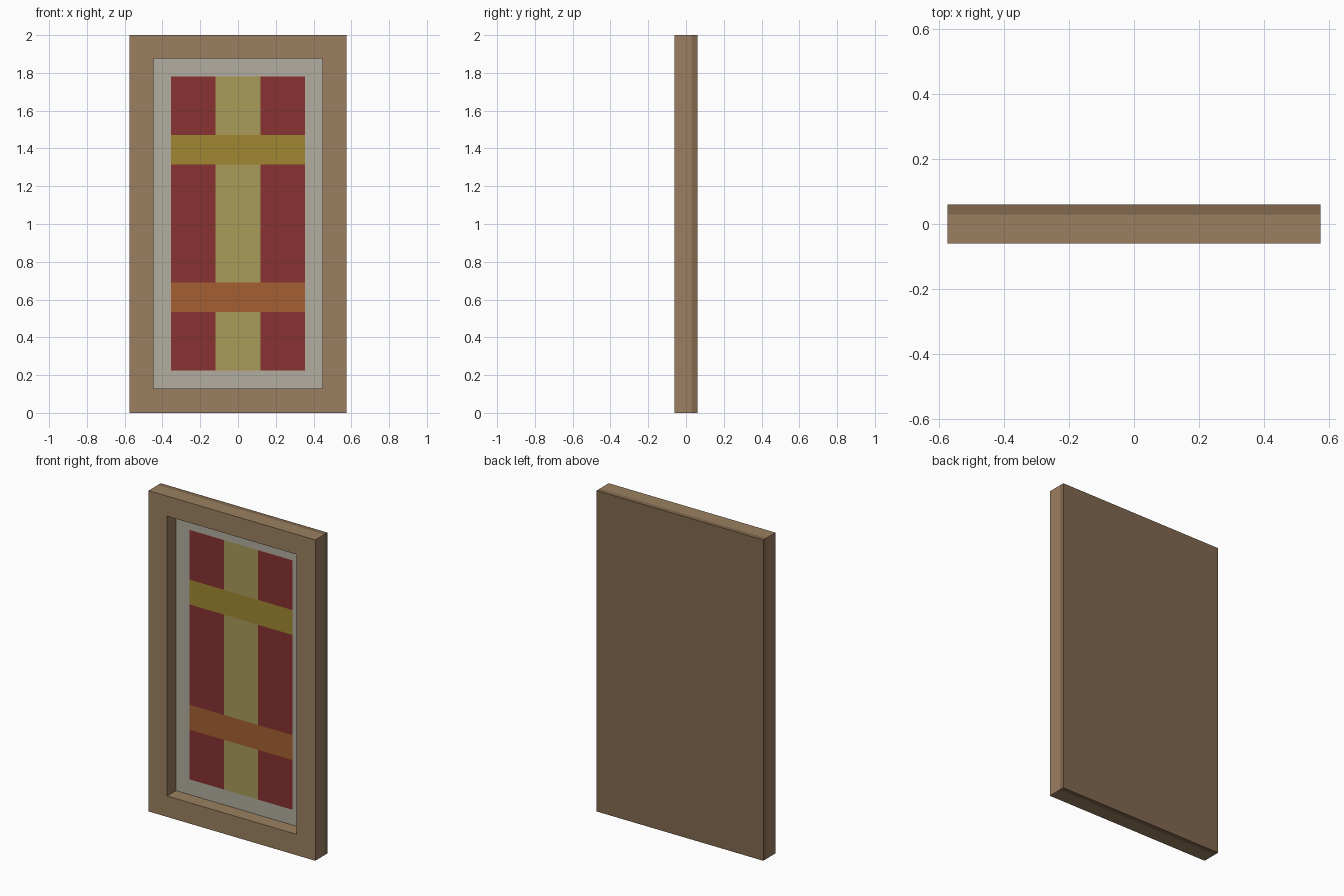
import bpy, bmesh

if "Cube" in bpy.data.objects:
    bpy.data.objects.remove(bpy.data.objects["Cube"])


def material(name, rgb):
    # 8-bit display colour to linear
    lin = [((c / 255 + 0.055) / 1.055) ** 2.4 for c in rgb]
    m = bpy.data.materials.new(name)
    m.diffuse_color = (*lin, 1)
    m.use_nodes = True
    m.node_tree.nodes["Principled BSDF"].inputs["Base Color"].default_value = m.diffuse_color
    return m


def make_object(name, bm, mats):
    bmesh.ops.recalc_face_normals(bm, faces=bm.faces)
    me = bpy.data.meshes.new(name)
    bm.to_mesh(me)
    bm.free()
    for m in mats:
        me.materials.append(m)
    ob = bpy.data.objects.new(name, me)
    bpy.context.collection.objects.link(ob)
    return ob


def rect(bm, hx, z0, z1, y):
    return [bm.verts.new((x, y, z)) for x, z in ((-hx, z0), (hx, z0), (hx, z1), (-hx, z1))]


wood = material("wood", (155, 127, 96))
dark_wood = material("dark_wood", (130, 105, 79))
grey = material("mat_board", (178, 173, 160))
red = material("red", (136, 50, 50))
straw = material("straw", (168, 155, 89))
yellow = material("yellow", (160, 135, 49))
orange = material("orange", (165, 96, 49))

# Frame: rectangular ring joined loop to loop
HX, IX, Z0, Z1 = 0.575, 0.447, 0.13, 1.875
BACK = 0.03
bm = bmesh.new()
loops = [rect(bm, HX, 0, 2, -0.06), rect(bm, HX, 0, 2, BACK),
         rect(bm, IX, Z0, Z1, BACK), rect(bm, IX, Z0, Z1, -0.06)]
for k in range(4):
    a, b = loops[k], loops[(k + 1) % 4]
    for i in range(4):
        j = (i + 1) % 4
        bm.faces.new((a[i], a[j], b[j], b[i]))
make_object("frame", bm, [wood])

# Back board
bm = bmesh.new()
a, b = rect(bm, HX, 0, 2, BACK), rect(bm, HX, 0, 2, 0.06)
bm.faces.new(a)
bm.faces.new(b)
for i in range(4):
    j = (i + 1) % 4
    bm.faces.new((a[i], a[j], b[j], b[i]))
make_object("back_board", bm, [dark_wood])

# Striped picture: grid of coloured faces set just ahead of the board
xs = [-IX, -0.355, -0.118, 0.118, 0.355, IX]
zs = [Z0, 0.225, 0.535, 0.69, 1.315, 1.47, 1.78, Z1]
bm = bmesh.new()
grid = [[bm.verts.new((x, BACK - 0.001, z)) for x in xs] for z in zs]
for r in range(len(zs) - 1):
    for c in range(len(xs) - 1):
        f = bm.faces.new((grid[r][c], grid[r][c + 1], grid[r + 1][c + 1], grid[r + 1][c]))
        if r in (0, 6) or c in (0, 4):
            f.material_index = 0
        elif r == 2:
            f.material_index = 4
        elif r == 4:
            f.material_index = 3
        else:
            f.material_index = 2 if c == 2 else 1
picture = make_object("striped_picture", bm, [grey, red, straw, yellow, orange])
if picture.data.polygons[0].normal.y > 0:
    picture.data.flip_normals()
